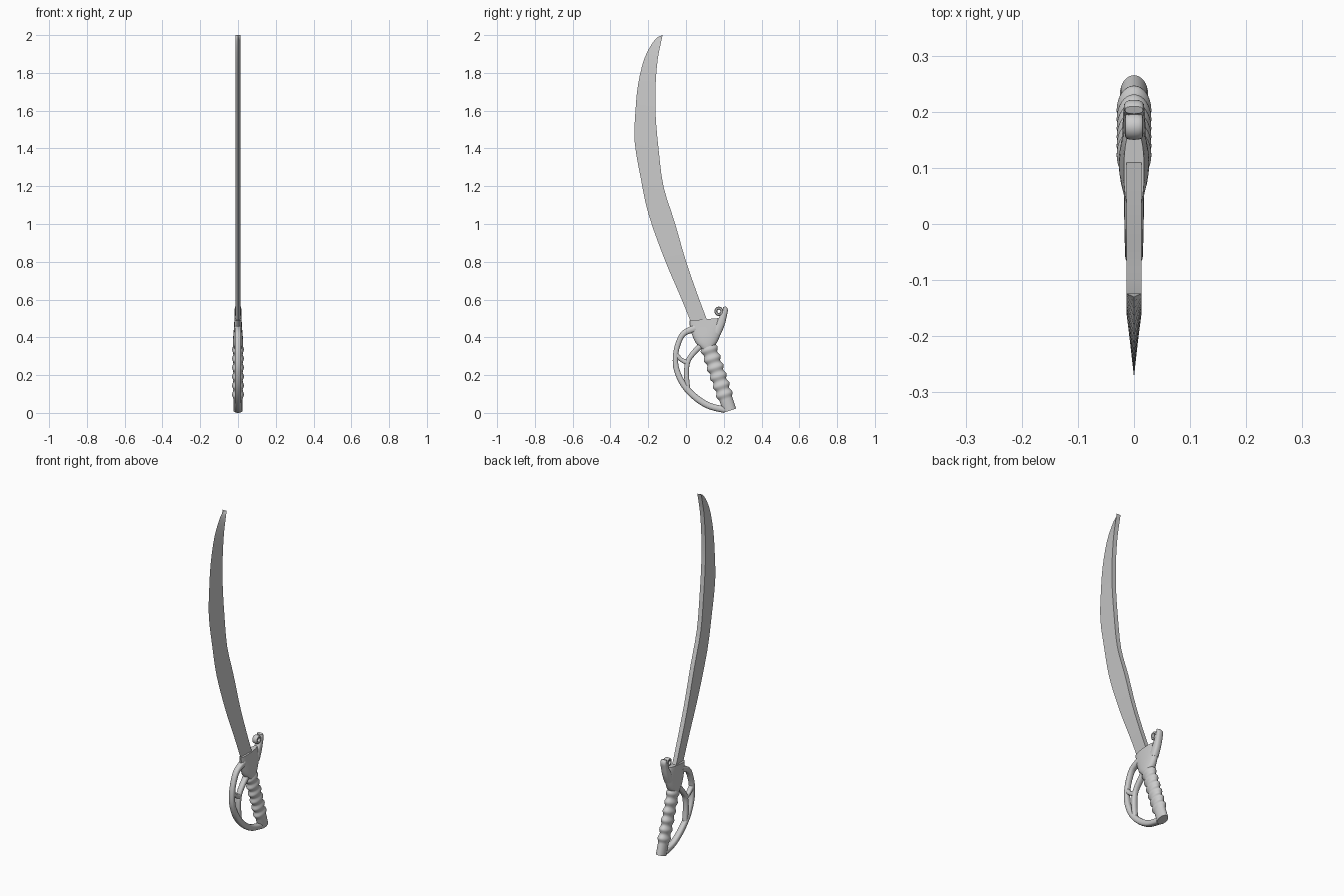
import bpy, bmesh, math
from mathutils import Vector

if "Cube" in bpy.data.objects:
    bpy.data.objects.remove(bpy.data.objects["Cube"])


def ring(n, power=1.0):
    """Closed unit section; power below 1 makes it boxier."""
    pts = []
    for i in range(n):
        a = 2 * math.pi * i / n
        c, s = math.cos(a), math.sin(a)
        pts.append((math.copysign(abs(c) ** power, c), math.copysign(abs(s) ** power, s)))
    return pts


def loft(name, rows, section, closed=False, angle=35):
    """rows: (left y, left z, right y, right z, half thickness in x)."""
    bm = bmesh.new()
    loops = []
    for ly, lz, ry, rz, t in rows:
        loops.append([bm.verts.new((w * t,
                                    (ly + ry) / 2 + u * (ry - ly) / 2,
                                    (lz + rz) / 2 + u * (rz - lz) / 2)) for u, w in section])
    n = len(section)
    pairs = list(zip(loops, loops[1:]))
    if closed:
        pairs.append((loops[-1], loops[0]))
    for a, b in pairs:
        for i in range(n):
            j = (i + 1) % n
            bm.faces.new((a[i], a[j], b[j], b[i]))
    if not closed:
        bm.faces.new(loops[0])
        bm.faces.new(loops[-1][::-1])
    bmesh.ops.recalc_face_normals(bm, faces=bm.faces[:])
    mesh = bpy.data.meshes.new(name)
    bm.to_mesh(mesh)
    bm.free()
    ob = bpy.data.objects.new(name, mesh)
    bpy.context.collection.objects.link(ob)
    bpy.ops.object.select_all(action='DESELECT')
    bpy.context.view_layer.objects.active = ob
    ob.select_set(True)
    bpy.ops.object.shade_smooth_by_angle(angle=math.radians(angle))
    return ob


def spline(keys, steps):
    """Catmull-Rom interpolation through tuples of any length."""
    out = []
    last = len(keys) - 1
    for i in range(last):
        p = [keys[max(0, min(last, i + k))] for k in (-1, 0, 1, 2)]
        for s in range(steps):
            t = s / steps
            out.append(tuple(0.5 * (2 * b + (c - a) * t + (2 * a - 5 * b + 4 * c - d) * t * t
                                    + (3 * b - a - 3 * c + d) * t ** 3)
                             for a, b, c, d in zip(*p)))
    return out + [keys[-1]]


def tube(name, keys, steps=6, closed=False):
    """keys: (y, z, half width in the yz plane, half thickness in x)."""
    pts = keys if closed else spline(keys, steps)
    rows = []
    n = len(pts)
    for i, (y, z, r, t) in enumerate(pts):
        a = pts[i - 1] if closed or i else pts[0]
        b = pts[(i + 1) % n] if closed else pts[min(i + 1, n - 1)]
        d = Vector((b[0] - a[0], b[1] - a[1])).normalized()
        rows.append((y - d.y * r, z + d.x * r, y + d.y * r, z - d.x * r, t))
    return loft(name, rows, ring(16, 0.75), closed)


# Curved blade: sharp cutting edge on the left, flat spine on the right
blade = [(.036, .45, .125, .45, .013), (.018, .50, .108, .50, .013),
         (-.034, .627, .055, .643, .013), (-.113, .812, -.003, .812, .013),
         (-.198, 1.05, -.061, 1.013, .013), (-.24, 1.246, -.119, 1.198, .013),
         (-.272, 1.437, -.145, 1.394, .013), (-.267, 1.606, -.161, 1.58, .013),
         (-.253, 1.743, -.161, 1.738, .013), (-.219, 1.88, -.15, 1.87, .013),
         (-.166, 1.974, -.136, 1.945, .013), (-.13, 1.998, -.124, 2.0, .013)]
loft("blade", spline(blade, 3), [(-1, 0), (1, -1), (1, 1)])

# Guard body between blade and grip
body = [(.018, .495, .17, .508, .018), (.022, .455, .195, .468, .021),
        (.036, .41, .182, .42, .025), (.055, .372, .163, .378, .027),
        (.085, .343, .145, .355, .026)]
loft("guard_body", spline(body, 4), ring(24, 0.85))

# Upper quillon with its curled eyelet
tube("quillon", [(.16, .43, .025, .021), (.183, .48, .023, .020),
                 (.202, .53, .016, .019), (.207, .553, .014, .018), (.203, .568, .007, .016)])
eyelet = [(.174 + .016 * math.cos(a), .544 + .017 * math.sin(a), .008, .016)
          for a in (2 * math.pi * i / 20 for i in range(20))]
tube("quillon_eyelet", eyelet, closed=True)

# Knuckle bow, its inner branch and the cross strut
tube("knuckle_bow", [(.05, .455, .02, .018), (-.013, .426, .015, .017), (-.045, .362, .014, .016),
                     (-.056, .294, .014, .016), (-.048, .23, .015, .016), (-.013, .156, .016, .017),
                     (.045, .093, .017, .017), (.119, .045, .017, .018), (.205, .023, .017, .019)])
tube("bow_branch", [(.09, .375, .016, .018), (.035, .318, .014, .016), (.008, .272, .013, .015),
                    (.003, .204, .013, .015), (.01, .13, .013, .015)])
tube("bow_strut", [(-.056, .318, .015, .015), (-.025, .288, .011, .014), (.008, .272, .015, .015)])

# Ribbed oval grip, plain at the pommel end
top, end = Vector((.115, .365)), Vector((.232, .018))
axis = (end - top).normalized()
side = Vector((-axis.y, axis.x))
rows = []
for i in range(73):
    f = i / 72
    c = top.lerp(end, f)
    rib = 0.5 - 0.5 * math.cos(2 * math.pi * 6 * f / 0.82) if f < 0.82 else 0
    w = .037 + .010 * rib - .002 * f
    p, q = c - side * w, c + side * w
    rows.append((p.x, p.y, q.x, q.y, .025 + .006 * rib))
loft("grip", rows, ring(32))
low = min(p[1] for p in (rows[-1][:2], rows[-1][2:4]))

# Rest the lowest point on the floor
deps = bpy.context.scene.objects
base = min(v.co.z for o in deps for v in o.data.vertices)
for o in deps:
    if o.name != "blade":
        o.location.z -= base
